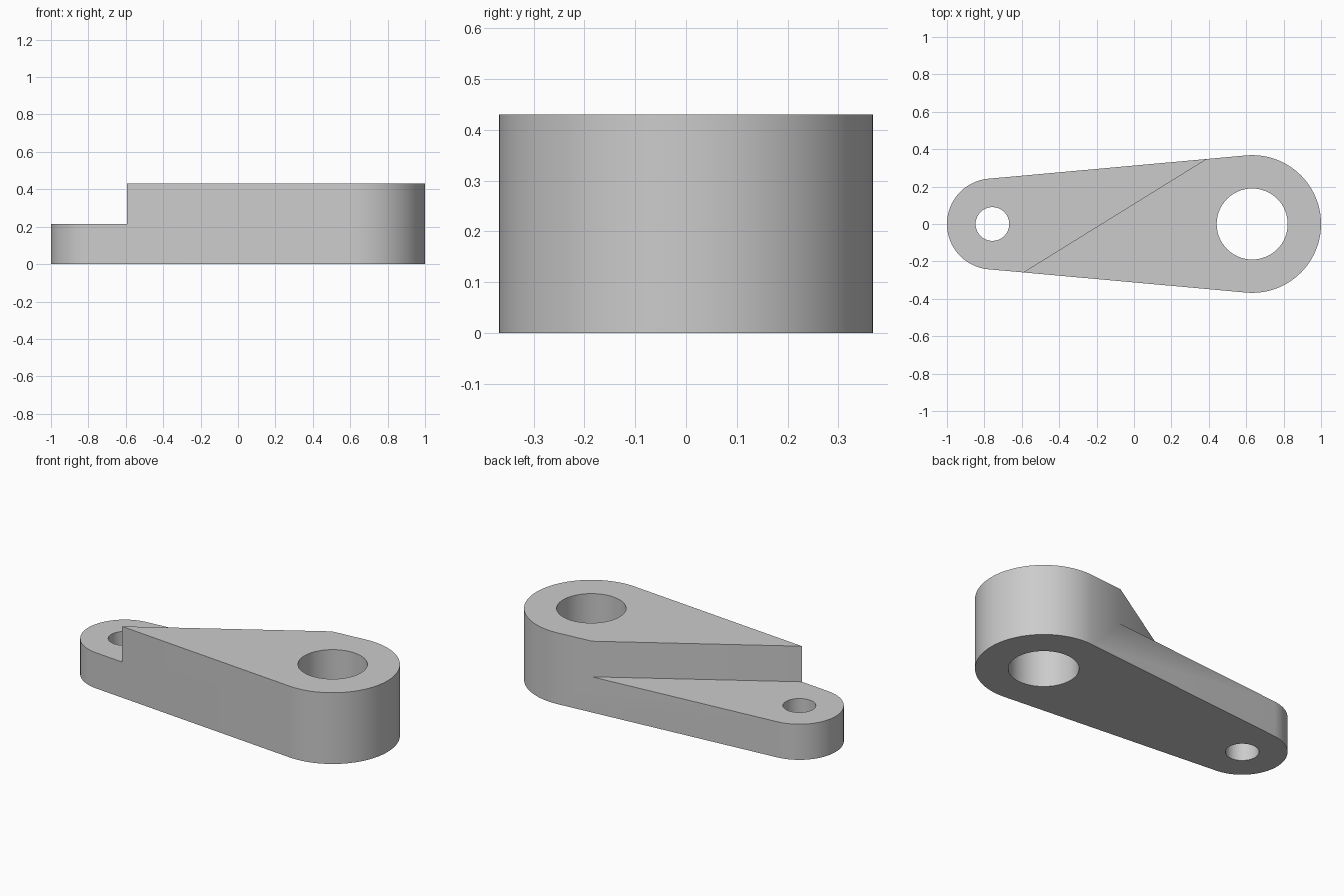
import bpy, bmesh
from math import asin, cos, sin, pi
from mathutils import Vector

cube = bpy.data.objects.get("Cube")
if cube:
    bpy.data.objects.remove(cube, do_unlink=True)

BIG_X, BIG_R, BIG_HOLE = 0.632, 0.368, 0.19
SMALL_X, SMALL_R, SMALL_HOLE = -0.757, 0.243, 0.09
HEIGHT, STEP = 0.43, 0.215

grey = bpy.data.materials.new("plain grey")
grey.use_nodes = True
colour = (0.6, 0.6, 0.6, 1)
grey.diffuse_color = colour
grey.node_tree.nodes["Principled BSDF"].inputs["Base Color"].default_value = colour


def arc(x, radius, start, end, steps):
    angles = [start + (end - start) * i / steps for i in range(steps + 1)]
    return [(x + radius * cos(a), radius * sin(a)) for a in angles]


def prism(name, outline, bottom, top):
    bm = bmesh.new()
    face = bm.faces.new([bm.verts.new((x, y, bottom)) for x, y in outline])
    extruded = bmesh.ops.extrude_face_region(bm, geom=[face])["geom"]
    verts = [v for v in extruded if isinstance(v, bmesh.types.BMVert)]
    bmesh.ops.translate(bm, verts=verts, vec=(0, 0, top - bottom))
    bmesh.ops.recalc_face_normals(bm, faces=bm.faces)
    mesh = bpy.data.meshes.new(name)
    bm.to_mesh(mesh)
    bm.free()
    obj = bpy.data.objects.new(name, mesh)
    bpy.context.collection.objects.link(obj)
    mesh.materials.append(grey)
    return obj


def cut(target, cutter):
    cutter.hide_render = True
    mod = target.modifiers.new("cut", "BOOLEAN")
    mod.operation, mod.solver, mod.object = "DIFFERENCE", "EXACT", cutter
    bpy.context.view_layer.objects.active = target
    bpy.ops.object.modifier_apply(modifier=mod.name)
    bpy.data.objects.remove(cutter, do_unlink=True)


# Lever body: two round ends joined by tangent sides
tangent = pi / 2 + asin((BIG_R - SMALL_R) / (BIG_X - SMALL_X))
outline = arc(BIG_X, BIG_R, -tangent, tangent, 64)
outline += arc(SMALL_X, SMALL_R, tangent, 2 * pi - tangent, 56)
lever = prism("lever_arm", outline, 0, HEIGHT)

# Diagonal step over the small end
low, high = Vector((-0.59, -0.257)), Vector((0.39, 0.35))
along = high - low
notch = [low - along, high + along, (-2, 2), (-2, -1)]
cut(lever, prism("step_cutter", notch, STEP, 1))

# Through holes
for x, radius in ((BIG_X, BIG_HOLE), (SMALL_X, SMALL_HOLE)):
    cut(lever, prism("hole_cutter", arc(x, radius, 0, 2 * pi, 64)[:-1], -1, 1))

# Smooth round walls with crisp rims
bpy.ops.object.select_all(action="DESELECT")
lever.select_set(True)
bpy.context.view_layer.objects.active = lever
bpy.ops.object.shade_smooth_by_angle()
